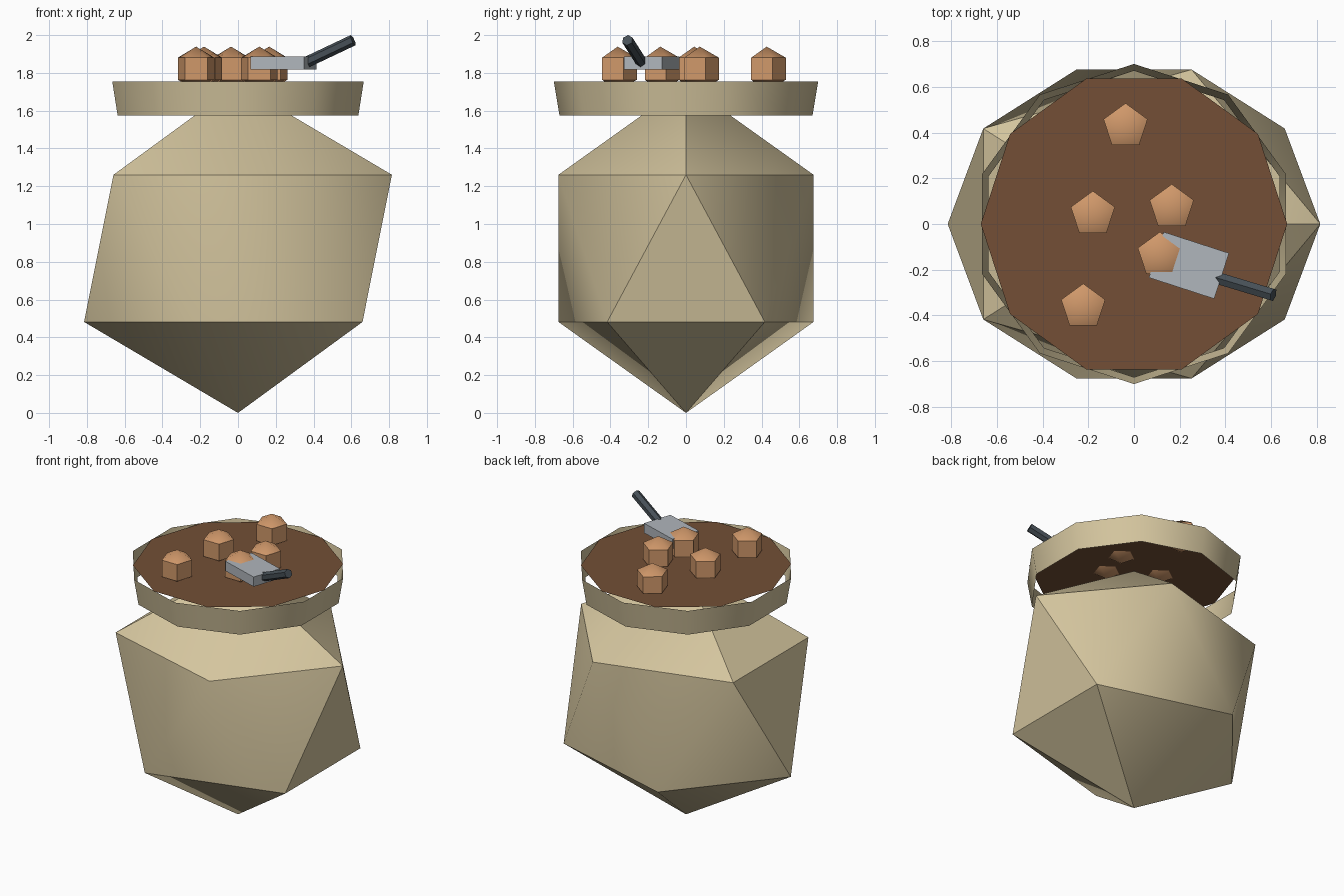
import bpy, math
from mathutils import Vector

if "Cube" in bpy.data.objects:
    bpy.data.objects.remove(bpy.data.objects["Cube"])


def lin(c):
    c /= 255
    return c / 12.92 if c <= 0.04045 else ((c + 0.055) / 1.055) ** 2.4


def material(name, rgb):
    m = bpy.data.materials.new(name)
    m.diffuse_color = (*[lin(c) for c in rgb], 1)
    m.use_nodes = True
    m.node_tree.nodes["Principled BSDF"].inputs["Base Color"].default_value = m.diffuse_color
    return m


TAN = material("sandy_tan", (212, 197, 158))
SOIL = material("soil_brown", (115, 79, 54))
CRUMB = material("light_brown", (208, 152, 106))
STEEL = material("steel_grey", (176, 182, 188))
DARK = material("dark_grey", (70, 79, 86))


def finish(name, mat, smooth=40):
    ob = bpy.context.object
    ob.name = name
    ob.data.materials.append(mat)
    if smooth:
        bpy.ops.object.transform_apply(location=False, rotation=True, scale=True)
        bpy.ops.object.shade_smooth_by_angle(angle=math.radians(smooth))
    return ob


# Pot body: stretched twenty-sided ball
bpy.ops.mesh.primitive_ico_sphere_add(subdivisions=1, radius=1, location=(0, 0, 0.871))
bpy.context.object.scale = (0.911, 0.794, 0.871)
finish("pot_body", TAN)

# Rim: open ten-sided flaring band
bpy.ops.mesh.primitive_cone_add(vertices=10, radius1=0.67, radius2=0.70, depth=0.18,
                                end_fill_type='NOTHING', location=(0, 0, 1.665))
finish("pot_rim", TAN)

# Soil: flat ten-sided disc, turned half a step from the rim
bpy.ops.mesh.primitive_circle_add(vertices=10, radius=0.67, fill_type='NGON',
                                  location=(0, 0, 1.755), rotation=(0, 0, math.radians(18)))
finish("soil", SOIL, 0)

# Soil lumps: five-sided balls with a point toward the back
for i, (x, y) in enumerate([(-0.037, 0.427), (-0.18, 0.043), (0.165, 0.073),
                            (0.113, -0.136), (-0.222, -0.362)]):
    bpy.ops.mesh.primitive_uv_sphere_add(segments=5, ring_count=3, radius=0.117,
                                         location=(x, y, 1.822))
    ob = bpy.context.object
    # turn so that one corner points to +y
    v = max((v.co for v in ob.data.vertices), key=lambda c: c.x * c.x + c.y * c.y)
    ob.rotation_euler.z = math.pi / 2 - math.atan2(v.y, v.x)
    finish(f"soil_lump_{i + 1}", CRUMB)

# Trowel blade
bpy.ops.mesh.primitive_cube_add(size=1, location=(0.2405, -0.181, 1.852),
                                rotation=(0, 0, math.radians(-18)))
bpy.context.object.scale = (0.30, 0.21, 0.068)
finish("trowel_blade", STEEL, 30)

# Trowel handle
a, b = Vector((0.36, -0.235, 1.855)), Vector((0.609, -0.31, 1.973))
bpy.ops.mesh.primitive_cylinder_add(vertices=6, radius=0.03, depth=(b - a).length,
                                    location=(a + b) / 2)
bpy.context.object.rotation_euler = (b - a).to_track_quat('Z', 'Y').to_euler()
finish("trowel_handle", DARK, 30)
